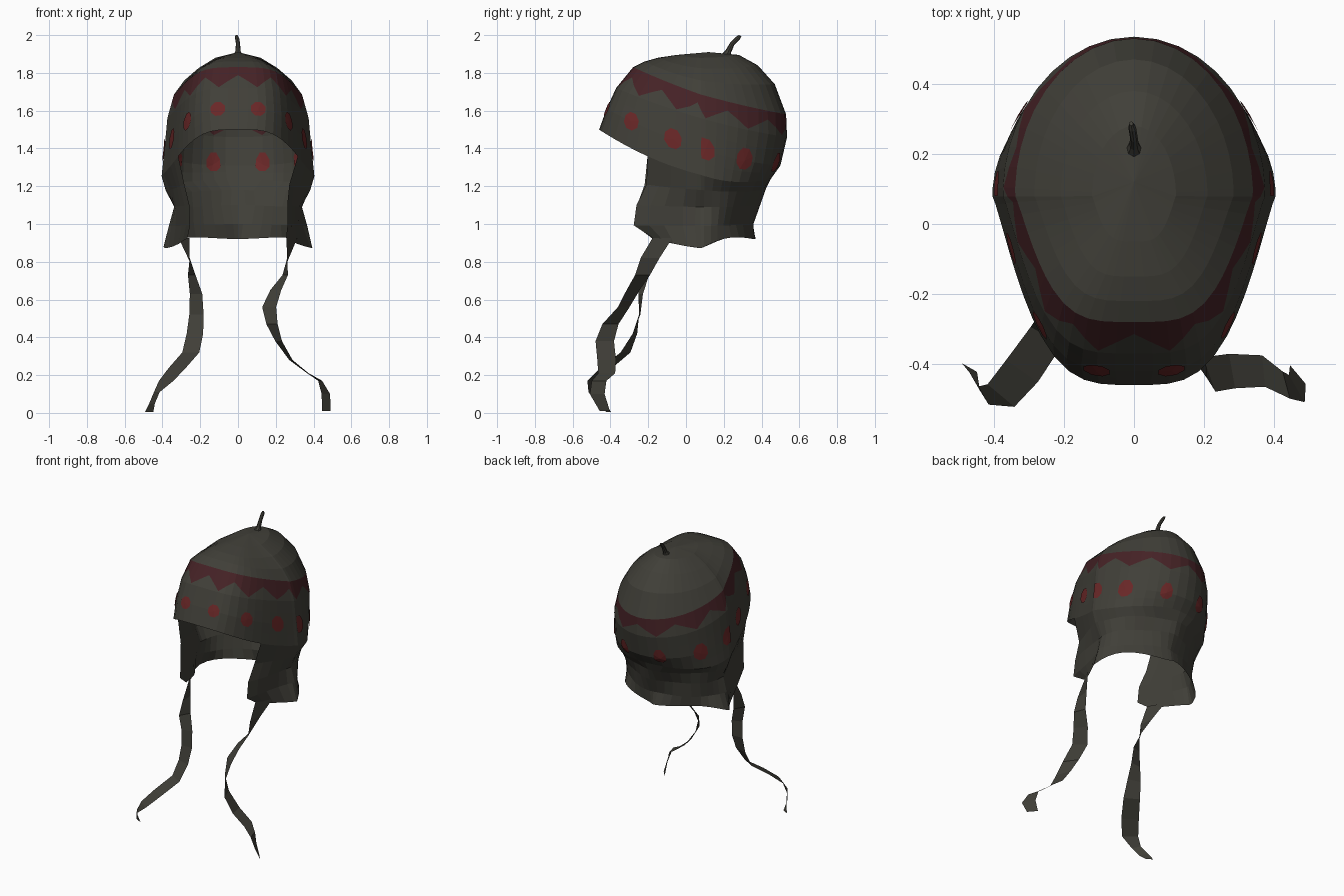
import bpy, bmesh, math
from mathutils import Vector

if "Cube" in bpy.data.objects:
    bpy.data.objects.remove(bpy.data.objects["Cube"])

N = 48          # segments around the hat
EDGE = 8        # segment where the ear flaps begin


def material(name, rgb):
    m = bpy.data.materials.new(name)
    m.diffuse_color = (*rgb, 1)
    m.use_nodes = True
    m.node_tree.nodes["Principled BSDF"].inputs["Base Color"].default_value = m.diffuse_color
    return m


WOOL = material("dark olive wool", (0.052, 0.050, 0.040))
BAND = material("dark red band", (0.060, 0.016, 0.019))
DOT = material("red dots", (0.140, 0.020, 0.020))


def finish(name, bm, mats):
    me = bpy.data.meshes.new(name)
    bm.to_mesh(me)
    bm.free()
    for m in mats:
        me.materials.append(m)
    ob = bpy.data.objects.new(name, me)
    bpy.context.collection.objects.link(ob)
    return ob


# Levels from crown to hem: front y, front z, back y, back z, half width, side z, taper
LEVELS = [
    (0.12, 1.91, 0.12, 1.91, 0.00, 1.91, 1.0),
    (-.05, 1.895, 0.28, 1.895, 0.12, 1.88, 1.0),
    (-.15, 1.88, 0.38, 1.84, 0.21, 1.825, 1.0),
    (-.22, 1.86, 0.47, 1.74, 0.285, 1.76, 1.0),
    (-.28, 1.83, 0.53, 1.58, 0.34, 1.685, 1.0),    # top of band
    (-.37, 1.72, 0.535, 1.46, 0.375, 1.56, 1.0),   # lowest reach of band
    (-.42, 1.61, 0.50, 1.31, 0.39, 1.40, 1.0),     # dots
    (-.46, 1.50, 0.45, 1.24, 0.405, 1.26, 1.1),    # brim
    (-.48, 1.25, 0.42, 1.18, 0.38, 1.18, 1.4),
    (-.57, 1.12, 0.385, 1.10, 0.345, 1.09, 1.25),
    (-.59, 1.00, 0.36, 1.00, 0.36, 0.99, 1.5),
    (-.41, 1.02, 0.37, 0.92, 0.39, 0.872, 1.8),    # hem
]

# Spacing of the segments: degrees asked for, degrees used
WARP = [(0, 0), (15, 16), (45, 43), (75, 63), (105, 93), (135, 123), (165, 160), (180, 180)]


def angle(i):
    deg = min(i, N - i) * 360 / N
    for (a, p), (b, q) in zip(WARP, WARP[1:]):
        if a <= deg <= b:
            r = math.radians(p + (q - p) * (deg - a) / (b - a))
            return r if i <= N / 2 else math.tau - r


def surface(level, a):
    """Point on the hat; a = 0 faces the front and grows towards +x."""
    k = min(int(level), len(LEVELS) - 2)
    t = level - k
    yf, zf, yb, zb, w, zs, p = [u + (v - u) * t for u, v in zip(LEVELS[k], LEVELS[k + 1])]
    yc = 0.08 + 0.04 * max(0, 1 - level)
    c, s = math.cos(a), math.sin(a)
    if c > 0:                                   # blunt front with straighter sides
        u = c ** 1.3
        c = u * u * (3 - 2 * u)
    y = yc + ((yf - yc) * c if c > 0 else (yc - yb) * c)
    x = w * math.copysign(abs(s) ** p, s)
    z = zs + (zf - zb) / 2 * c + ((zf + zb) / 2 - zs) * c * c
    if level > 10 and c < 0:                    # hem rises behind the flaps
        z += 0.055 * (level - 10) * math.sin(-c * math.pi)
    return Vector((x, y, z))


# Hat shell: crown, zigzag band, brim, ear flaps and neck in one sheet
bm = bmesh.new()
rows = [0, 1, 2, 3, 4, "zigzag", 5, 5.5, 6, 6.5, 7, 8, 9, 10, 11]
zigzag = {0: 4.38, 1: 4.65, 2: 4.95, 3: 4.65}
apex = bm.verts.new(surface(0, 0))
grid = [[apex] * N]
for row in rows[1:]:
    ring = []
    for i in range(N):
        level = zigzag[i % 4] if row == "zigzag" else row
        v = surface(level, angle(i))
        if level >= 8:
            if not EDGE <= i <= N - EDGE:
                ring.append(None)
                continue
            d = 0.008 * math.sin(i * 0.9 + level * 2)      # soft creases
            v += Vector((v.x, v.y, 0)).normalized() * d
        ring.append(bm.verts.new(v))
    grid.append(ring)
for r in range(len(rows) - 1):
    for i in range(N):
        j = (i + 1) % N
        corners = [grid[r + 1][i], grid[r + 1][j], grid[r][j], grid[r][i]]
        if None in corners:
            continue
        f = bm.faces.new(corners[:3] if r == 0 else corners)
        f.material_index = 1 if rows[r] == 4 else 0
finish("hat_shell", bm, [WOOL, BAND])

# Dots: thin octagons under each zigzag point, on the outside and the inside
bm = bmesh.new()
for k in range(12):
    a = angle(k * 4 + 2)
    radius = 0.040 + 0.016 * abs(math.sin(a)) ** 2
    da = 0.02 * radius / (surface(6, a + 0.02) - surface(6, a)).length
    dl = 0.5 * radius / (surface(6.5, a) - surface(6, a)).length
    across = surface(6, a + da) - surface(6, a - da)
    down = surface(6 + dl, a) - surface(6 - dl, a)
    normal = down.cross(across).normalized()
    for side in (1, -1):
        centre = bm.verts.new(surface(6, a) + normal * 0.0048 * side)
        rim = []
        for n in range(8):
            b = math.tau * (n + 0.5) / 8
            q = surface(6 + dl * math.sin(b), a + da * math.cos(b))
            rim.append(bm.verts.new(q + normal * 0.0048 * side))
        for n in range(8):
            f = bm.faces.new((centre, rim[n], rim[(n + 1) % 8]))
            f.normal_update()
            if f.normal.dot(normal) * side < 0:
                f.normal_flip()
finish("dots", bm, [DOT])

# Stem on the crown
bm = bmesh.new()
path = [((0, .215, 1.89), .024), ((0, .225, 1.915), .014), ((0, .245, 1.955), .011),
        ((-.005, .275, 1.985), .011), ((-.008, .287, 1.998), .006)]
rings = [[bm.verts.new((x + r * math.cos(math.tau * n / 8),
                        y + r * math.sin(math.tau * n / 8),
                        z - r * 0.5 * math.sin(math.tau * n / 8))) for n in range(8)]
         for (x, y, z), r in path]
for lo, hi in zip(rings, rings[1:]):
    for n in range(8):
        m = (n + 1) % 8
        bm.faces.new((lo[n], lo[m], hi[m], hi[n]))
bm.faces.new(rings[-1])
finish("stem", bm, [WOOL])


def ribbon(name, stations):
    """Flat tie; each station is x, y, z, half width, twist in degrees (0 = along x)."""
    bm = bmesh.new()
    pairs = []
    for x, y, z, h, deg in stations:
        d = Vector((math.cos(math.radians(deg)), math.sin(math.radians(deg)), 0)) * h
        c = Vector((x, y, z))
        pairs.append((bm.verts.new(c - d), bm.verts.new(c + d)))
    for (a, b), (c, d) in zip(pairs, pairs[1:]):
        bm.faces.new((a, c, d, b))
    finish(name, bm, [WOOL])


# Ties hanging from the flaps
ribbon("tie_right", [
    (.285, -.125, .925, .06, 61), (.265, -.19, .82, .05, 85), (.25, -.23, .73, .042, 110),
    (.20, -.28, .65, .045, 130), (.165, -.33, .56, .048, 140), (.18, -.40, .47, .052, 125),
    (.215, -.43, .38, .052, 110), (.28, -.42, .28, .05, 100), (.37, -.42, .21, .045, 95),
    (.435, -.46, .17, .04, 105), (.465, -.47, .10, .045, 120), (.468, -.43, .01, .035, 130)])
ribbon("tie_left", [
    (-.285, -.125, .925, .06, 119), (-.26, -.19, .82, .05, 95), (-.245, -.23, .73, .04, 60),
    (-.222, -.24, .63, .035, 20), (-.22, -.245, .52, .038, 5), (-.228, -.27, .42, .045, -15),
    (-.25, -.32, .32, .052, -30), (-.32, -.42, .24, .055, -35), (-.38, -.49, .17, .05, -40),
    (-.43, -.49, .11, .03, -60), (-.455, -.45, .05, .03, -60), (-.47, -.41, .005, .025, -30)])
